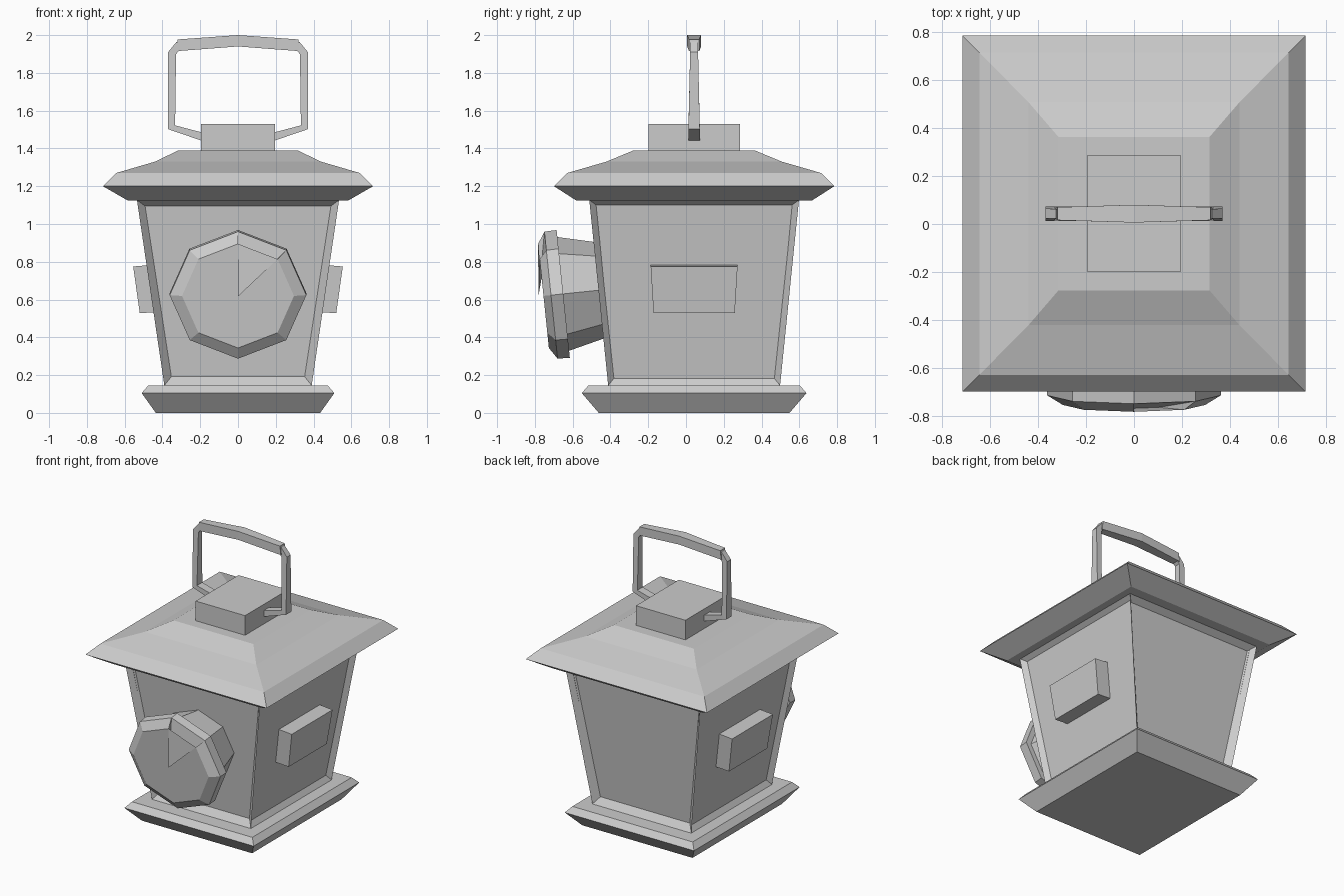
import bpy, bmesh, math
from mathutils import Vector, Matrix

if "Cube" in bpy.data.objects:
    bpy.data.objects.remove(bpy.data.objects["Cube"])

CY = 0.043  # centre line of the lantern body


def loft(name, rings):
    """Skin a list of equal-length vertex rings and cap both ends."""
    bm = bmesh.new()
    loops = [[bm.verts.new(p) for p in r] for r in rings]
    n = len(loops[0])
    for a, b in zip(loops, loops[1:]):
        for i in range(n):
            j = (i + 1) % n
            bm.faces.new((a[i], a[j], b[j], b[i]))
    bm.faces.new(loops[0][::-1])
    bm.faces.new(loops[-1])
    return finish(name, bm)


def finish(name, bm):
    bmesh.ops.recalc_face_normals(bm, faces=bm.faces)
    me = bpy.data.meshes.new(name)
    bm.to_mesh(me)
    bm.free()
    ob = bpy.data.objects.new(name, me)
    bpy.context.collection.objects.link(ob)
    return ob


def rect(hx, hy, z, cy=CY):
    return [(-hx, cy - hy, z), (hx, cy - hy, z), (hx, cy + hy, z), (-hx, cy + hy, z)]


def stack(name, levels):
    return loft(name, [rect(*lv) for lv in levels])


# Base, roof and cap: stacked rectangular profiles (half x, half y, z)
stack("base", [(.435, .505, 0), (.51, .595, .105), (.475, .56, .145)])
stack("roof", [(.585, .625, 1.125), (.715, .742, 1.2), (.645, .672, 1.27),
               (.44, .465, 1.33), (.315, .32, 1.39)])
stack("roof_cap", [(.195, .242, 1.385), (.195, .242, 1.53)])

# Flared body with recessed panels
body = stack("body", [(.39, .455, .145), (.535, .555, 1.127)])
bm = bmesh.new()
bm.from_mesh(body.data)
bm.normal_update()
ends = [f for f in bm.faces if abs(f.normal.y) > .8]
sides = [f for f in bm.faces if abs(f.normal.x) > .8]
bmesh.ops.inset_individual(bm, faces=ends, thickness=.057, depth=-.042)
bmesh.ops.inset_individual(bm, faces=sides, thickness=.045, depth=-.03)
bm.to_mesh(body.data)
bm.free()

# Side lugs and handle legs, one per side
for s, side in ((1, "right"), (-1, "left")):
    def plate(xb, xt, zb, zt):
        return [(s * xb, CY - .215, zb), (s * xb, CY + .215, zb),
                (s * xt, CY + .23, zt), (s * xt, CY - .23, zt)]
    loft("side_lug_" + side, [plate(.40, .435, .535, .785), plate(.52, .555, .528, .775)])

    # inner x, inner z, outer x, outer z, half thickness in y
    path = [(.18, 1.482, .18, 1.437, .03), (.333, 1.522, .37, 1.502, .03),
            (.328, 1.90, .37, 1.91, .021), (.295, 1.935, .325, 1.965, .02)]
    loft("handle_leg_" + side,
         [[(s * a, CY - h, b), (s * c, CY - h, d), (s * c, CY + h, d), (s * a, CY + h, b)]
          for a, b, c, d, h in path])

# Handle grip, thickest in the middle
loft("handle_grip", [[(x + dx, CY - h, zt), (x + dx, CY + h, zt), (x, CY + h, zb), (x, CY - h, zb)]
                     for x, dx, zb, zt, h in ((-.327, .008, 1.915, 1.977, .027),
                                              (0, 0, 1.94, 2.0, .037),
                                              (.327, -.008, 1.915, 1.977, .027))])

# Eight-sided front lamp, tilted to match the wall
tilt = Matrix.Translation((0, -.65, .63)) @ Matrix.Rotation(math.radians(5.9), 4, 'X')


def octagon(r, u):
    return [tilt @ Vector((1.07 * r * math.sin(i * math.pi / 4), -u, r * math.cos(i * math.pi / 4)))
            for i in range(8)]


loft("lamp_neck", [octagon(.245, -.24), octagon(.305, .01)])
lens = loft("lamp_lens", [octagon(.34, 0), octagon(.338, .065), octagon(.277, .105)])
bm = bmesh.new()
bm.from_mesh(lens.data)
front = min(bm.faces, key=lambda f: f.calc_center_median().y)
tip = bmesh.ops.poke(bm, faces=[front])["verts"][0]
tip.co = tilt @ Vector((0, -.132, 0))
finish("lamp_front", bm)
bpy.data.objects.remove(lens)
